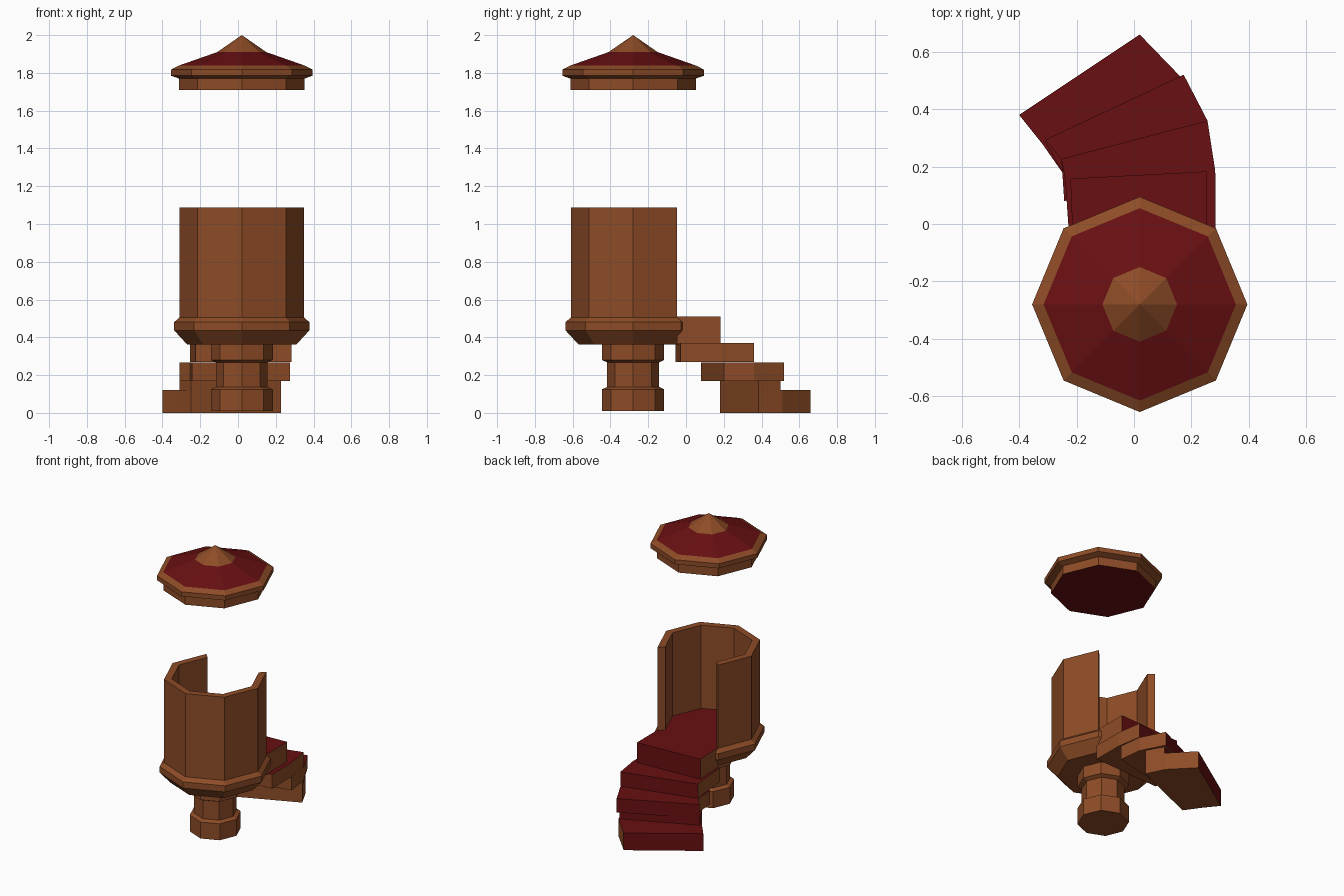
import bpy, bmesh, math

if "Cube" in bpy.data.objects:
    bpy.data.objects.remove(bpy.data.objects["Cube"])

CX, CY = 0.02, -0.28          # axis of the octagonal parts


def material(name, rgb):
    m = bpy.data.materials.new(name)
    m.diffuse_color = (*rgb, 1)
    m.use_nodes = True
    m.node_tree.nodes["Principled BSDF"].inputs["Base Color"].default_value = m.diffuse_color
    return m


WOOD = material("brown wood", (0.27, 0.072, 0.02))
RED = material("dark red", (0.14, 0.005, 0.006))


def finish(name, bm, red_rule=None):
    bmesh.ops.recalc_face_normals(bm, faces=bm.faces)
    bm.normal_update()
    if red_rule:
        for f in bm.faces:
            f.material_index = 1 if red_rule(f) else 0
    mesh = bpy.data.meshes.new(name)
    bm.to_mesh(mesh)
    bm.free()
    mesh.materials.append(WOOD)
    mesh.materials.append(RED)
    ob = bpy.data.objects.new(name, mesh)
    bpy.context.collection.objects.link(ob)
    return ob


def octagon_point(r, k):
    a = math.radians(45 * k)
    return CX + r * math.cos(a), CY + r * math.sin(a)


def octagon_solid(name, profile, red_rule=None):
    """Stack of octagon rings from (radius, height) pairs, closed at both ends."""
    bm = bmesh.new()
    rings = [[bm.verts.new((*octagon_point(r, k), z)) for k in range(8)] for r, z in profile]
    for a, b in zip(rings, rings[1:]):
        for k in range(8):
            j = (k + 1) % 8
            bm.faces.new((a[k], a[j], b[j], b[k]))
    bm.faces.new(rings[0])
    bm.faces.new(rings[-1])
    bmesh.ops.remove_doubles(bm, verts=bm.verts, dist=1e-5)
    return finish(name, bm, red_rule)


def step(name, left, right, z0, z1):
    """Step block; left and right edges run from back to front. Tread and riser are red."""
    bm = bmesh.new()
    outline = left + right[::-1]
    lo = [bm.verts.new((x, y, z0)) for x, y in outline]
    hi = [bm.verts.new((x, y, z1)) for x, y in outline]
    n, front = len(outline), len(left) - 1
    bm.faces.new(lo)
    tread = bm.faces.new(hi)
    riser = None
    for i in range(n):
        j = (i + 1) % n
        f = bm.faces.new((lo[i], lo[j], hi[j], hi[i]))
        if i == front:
            riser = f
    return finish(name, bm, lambda f: f in (tread, riser))


# Pedestal
octagon_solid("pedestal", [(0.164, 0.01), (0.164, 0.125), (0.137, 0.138), (0.137, 0.267),
                           (0.164, 0.28), (0.164, 0.365)])

# Flared base of the tub, with a red floor
octagon_solid("tub_base", [(0.29, 0.363), (0.358, 0.437), (0.358, 0.48), (0.33, 0.505)],
              lambda f: f.normal.z > 0.99)

# Tub wall, open at the back over two octagon sides
bm = bmesh.new()
sections = []
for k in range(3, 10):
    sections.append([bm.verts.new((*octagon_point(r, k), z))
                     for r, z in ((0.33, 0.50), (0.33, 1.087), (0.28, 1.087), (0.28, 0.50))])
for a, b in zip(sections, sections[1:]):
    for i in range(4):
        j = (i + 1) % 4
        bm.faces.new((a[i], a[j], b[j], b[i]))
bm.faces.new(sections[0])
bm.faces.new(sections[-1])
finish("tub_wall", bm)

# Canopy: wooden rim, red roof band and underside, wooden tip
octagon_solid("canopy", [(0.332, 1.71), (0.332, 1.77), (0.375, 1.785), (0.375, 1.817),
                         (0.335, 1.838), (0.13, 1.91), (0.0, 2.0)],
              lambda f: f.normal.z < -0.99 or 1.85 < f.calc_center_median().z < 1.90)

# Curved stair, from the landing down to the ground
step("landing", [(-0.213, -0.047), (-0.222, 0.158)], [(0.253, -0.047), (0.252, 0.183)], 0.365, 0.509)
step("upper_step", [(-0.225, -0.055), (-0.24, 0.157), (-0.253, 0.227)],
     [(0.284, -0.03), (0.283, 0.185), (0.256, 0.36)], 0.27, 0.37)
step("middle_step", [(-0.243, 0.08), (-0.253, 0.227), (-0.31, 0.293)],
     [(0.275, 0.20), (0.256, 0.36), (0.173, 0.52)], 0.17, 0.267)
step("bottom_step_support", [(-0.25, 0.18), (-0.31, 0.288)],
     [(0.228, 0.385), (0.165, 0.50)], 0.115, 0.172)
step("bottom_step", [(-0.25, 0.18), (-0.32, 0.28), (-0.40, 0.38)],
     [(0.228, 0.385), (0.165, 0.51), (0.02, 0.66)], 0.0, 0.12)
